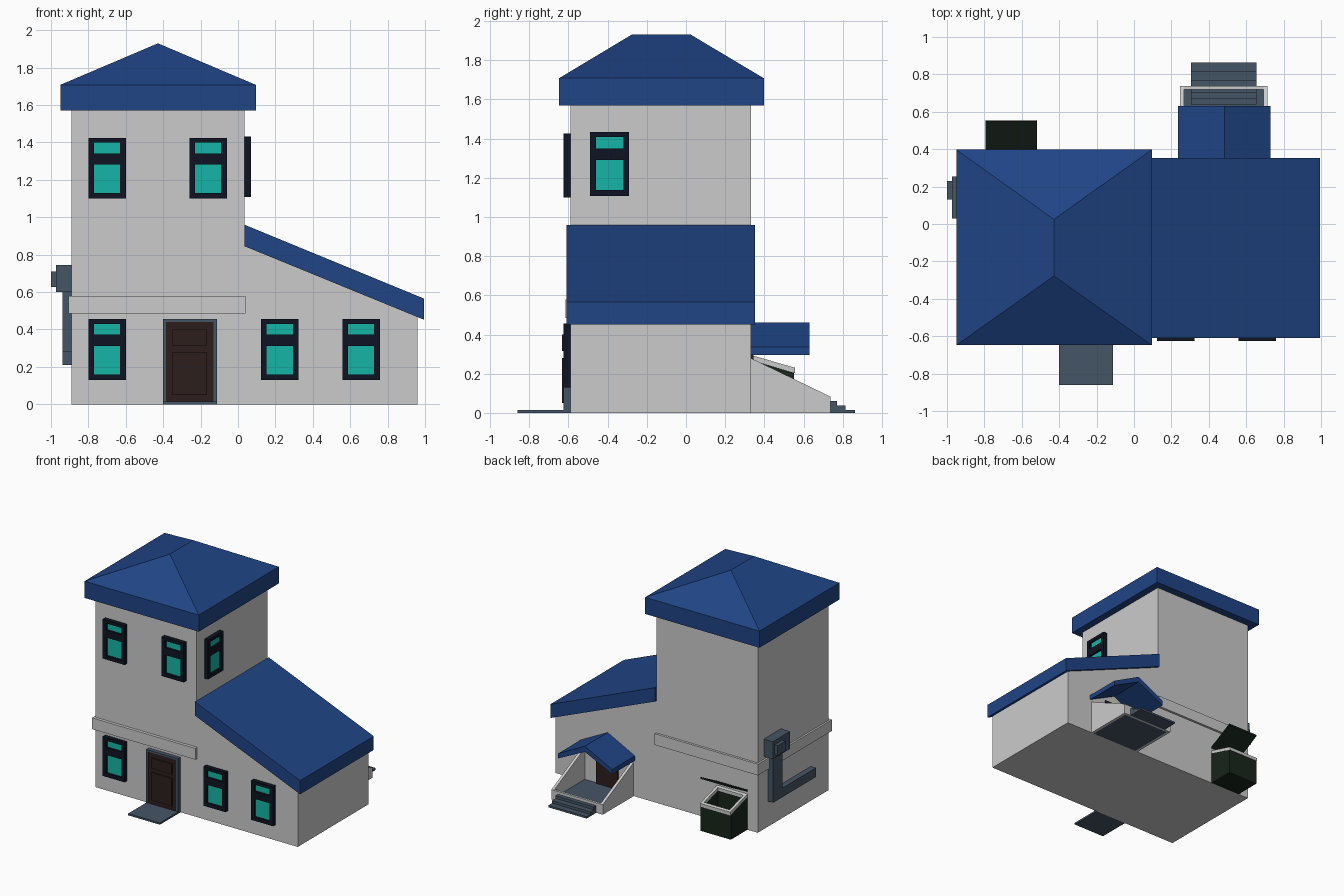
import bpy, bmesh, math

if "Cube" in bpy.data.objects:
    bpy.data.objects.remove(bpy.data.objects["Cube"])


def material(name, rgb):
    m = bpy.data.materials.new(name)
    m.diffuse_color = (*rgb, 1)
    m.use_nodes = True
    m.node_tree.nodes["Principled BSDF"].inputs["Base Color"].default_value = m.diffuse_color
    return m


BLUE = material("roof_blue", (0.014, 0.058, 0.235))
TEAL = material("glass_teal", (0.008, 0.46, 0.38))
NAVY = material("frame_navy", (0.004, 0.007, 0.016))
SLATE = material("slate", (0.06, 0.09, 0.13))
BROWN = material("door_brown", (0.026, 0.013, 0.012))
GREEN = material("bin_green", (0.009, 0.018, 0.011))


def finish(name, bm, mat=None):
    bmesh.ops.recalc_face_normals(bm, faces=bm.faces[:])
    me = bpy.data.meshes.new(name)
    bm.to_mesh(me)
    bm.free()
    ob = bpy.data.objects.new(name, me)
    bpy.context.collection.objects.link(ob)
    if mat:
        me.materials.append(mat)
    return ob


def boxes(name, items, mat=None):
    """One mesh of boxes, each given as x0, x1, y0, y1, z0, z1."""
    bm = bmesh.new()
    for x0, x1, y0, y1, z0, z1 in items:
        vs = bmesh.ops.create_cube(bm, size=1)["verts"]
        for v in vs:
            v.co = (x1 if v.co.x > 0 else x0,
                    y1 if v.co.y > 0 else y0,
                    z1 if v.co.z > 0 else z0)
    return finish(name, bm, mat)


def prism(name, axis, profile, spans, mat=None):
    """Extrude a 2D profile along an axis, once for each (start, end) span."""
    place = {"x": lambda a, b, t: (t, a, b),
             "y": lambda a, b, t: (a, t, b),
             "z": lambda a, b, t: (a, b, t)}[axis]
    bm = bmesh.new()
    n = len(profile)
    for lo, hi in spans:
        r0 = [bm.verts.new(place(a, b, lo)) for a, b in profile]
        r1 = [bm.verts.new(place(a, b, hi)) for a, b in profile]
        bm.faces.new(r0)
        bm.faces.new(r1[::-1])
        for i in range(n):
            j = (i + 1) % n
            bm.faces.new((r0[i], r0[j], r1[j], r1[i]))
    return finish(name, bm, mat)


# House walls: tower and sloping wing in one outline
prism("walls", "y", [(-.89, 0), (.96, 0), (.96, .48), (.035, .87), (.035, 1.6), (-.89, 1.6)],
      [(-.59, .333)])

# Lean-to roof over the wing
prism("wing_roof", "y", [(.035, .845), (.995, .452), (.995, .565), (.035, .96)],
      [(-.61, .352)], BLUE)

# Hipped tower roof with a deep fascia
bm = bmesh.new()
corners = [(-.95, -.648), (.095, -.648), (.095, .397), (-.95, .397)]
low = [bm.verts.new((x, y, 1.57)) for x, y in corners]
top = [bm.verts.new((x, y, 1.708)) for x, y in corners]
front, back = [bm.verts.new((-.428, y, 1.93)) for y in (-.278, .025)]
bm.faces.new(low)
for i in range(4):
    j = (i + 1) % 4
    bm.faces.new((low[i], low[j], top[j], top[i]))
bm.faces.new((top[0], top[1], front))
bm.faces.new((top[1], top[2], back, front))
bm.faces.new((top[2], top[3], back))
bm.faces.new((top[3], top[0], front, back))
finish("tower_roof", bm, BLUE)

# Belt course round three sides of the tower
prism("belt_course", "z", [(.04, -.615), (-.905, -.615), (-.905, .352), (.04, .352),
                           (.04, .33), (-.885, .33), (-.885, -.585), (.04, -.585)],
      [(.485, .578)])


# Windows: frame with a transom and two recessed panes
def window(name, x, y, z, turn=0):
    w, h, b = .1, .325, .03
    frame = boxes(name + "_frame", [
        (-w, -w + b, -.035, 0, 0, h), (w - b, w, -.035, 0, 0, h),
        (-w + b, w - b, -.035, 0, 0, b), (-w + b, w - b, -.035, 0, .182, .242),
        (-w + b, w - b, -.035, 0, h - .026, h)], NAVY)
    glass = boxes(name + "_glass", [(-w + b, w - b, -.018, 0, b, .182),
                                    (-w + b, w - b, -.018, 0, .242, h - .026)], TEAL)
    for ob in (frame, glass):
        ob.location = (x, y, z)
        ob.rotation_euler.z = turn


for i, (x, z) in enumerate([(-.7, .13), (.223, .13), (.658, .13), (-.7, 1.1), (-.16, 1.1)]):
    window(f"front_window_{i + 1}", x, -.59, z)
window("side_window", .035, -.39, 1.108, math.pi / 2)

# Front door, surround and doorstep
boxes("front_door_frame", [(-.402, -.384, -.625, -.59, 0, .455), (-.13, -.112, -.625, -.59, 0, .455),
                           (-.384, -.13, -.625, -.59, .44, .455), (-.384, -.13, -.625, -.59, 0, .015)], SLATE)
boxes("front_door", [(-.384, -.13, -.622, -.59, .015, .44), (-.35, -.165, -.632, -.62, .05, .28),
                     (-.35, -.165, -.632, -.62, .315, .4)], BROWN)
boxes("front_step", [(-.402, -.112, -.86, -.59, 0, .015)], SLATE)

# Back entrance: canopy, door, sloping side walls, floor and steps
prism("back_canopy", "y", [(.235, .295), (.483, .415), (.73, .295), (.73, .335), (.483, .462), (.235, .335)],
      [(.33, .63)], BLUE)
boxes("back_door", [(.385, .58, .33, .345, .02, .34)], BROWN)
prism("porch_side_walls", "x", [(.33, 0), (.737, 0), (.737, .083), (.33, .28)],
      [(.245, .268), (.692, .715)])
boxes("porch_end_wall", [(.268, .692, .718, .737, 0, .083)])
boxes("porch_floor", [(.268, .692, .33, .718, 0, .02)], SLATE)
boxes("back_steps", [(.305, .655, .737, .863, 0, .016), (.305, .655, .737, .815, .016, .038),
                     (.305, .655, .737, .77, .038, .06), (.305, .655, .64, .718, .02, .03),
                     (.305, .655, .67, .718, .03, .045), (.305, .655, .7, .718, .045, .06)], SLATE)

# Bin against the back wall: hollow body, pale rim and raised lid
X0, X1, T = -.795, -.518, .022


def tray(name, y0, y1, bottom, rim, mat=None):
    """Four walls whose top (and optionally bottom) slopes from y0 to y1."""
    def at(line, y):
        return line[0] + (line[1] - line[0]) * (y - y0) / (y1 - y0)

    def piece(a, b):
        return [(a, at(bottom, a)), (b, at(bottom, b)), (b, at(rim, b)), (a, at(rim, a))]
    prism(name + "_sides", "x", piece(y0, y1), [(X0, X0 + T), (X1 - T, X1)], mat)
    prism(name + "_back", "x", piece(y0, y0 + T), [(X0 + T, X1 - T)], mat)
    prism(name + "_front", "x", piece(y1 - T, y1), [(X0 + T, X1 - T)], mat)


tray("bin_body", .333, .55, (0, 0), (.27, .205), GREEN)
tray("bin_rim", .333, .557, (.27, .203), (.295, .23))
boxes("bin_floor", [(X0 + T, X1 - T, .355, .528, 0, .02)], GREEN)
prism("bin_lid", "x", [(.333, .315), (.55, .43), (.55, .445), (.333, .33)], [(X0, X1)], GREEN)

# Vent box and duct on the left wall
boxes("vent_box", [(-.972, -.89, .03, .255, .6, .745), (-1, -.972, .13, .23, .628, .71)], SLATE)
boxes("vent_duct", [(-.937, -.89, .08, .2, .21, .6), (-.937, -.89, -.36, .08, .21, .285)], SLATE)
